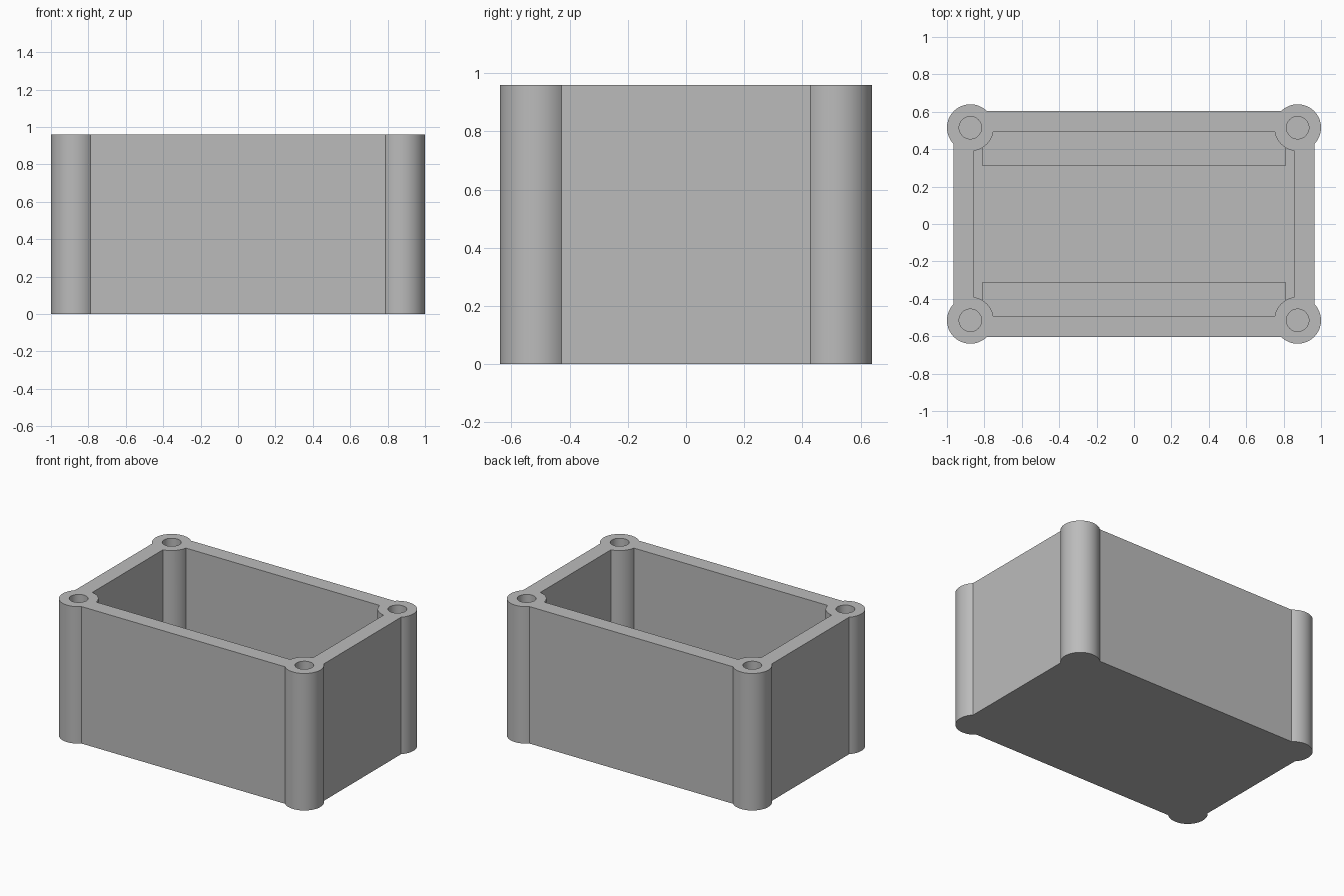
import bpy, bmesh
from math import sin, cos, radians

cube = bpy.data.objects.get("Cube")
if cube:
    bpy.data.objects.remove(cube, do_unlink=True)

HEIGHT, FLOOR = 0.96, 0.11
POST_X, POST_Y, POST_R, HOLE_R = 0.875, 0.515, 0.125, 0.06
HOLE_BOTTOM = 0.2
CORNERS = [(1, 1), (-1, 1), (-1, -1), (1, -1)]

grey = bpy.data.materials.new("plain grey")
grey.use_nodes = True
colour = (0.5, 0.5, 0.5, 1)
grey.diffuse_color = colour
grey.node_tree.nodes["Principled BSDF"].inputs["Base Color"].default_value = colour


def arc(start, end, radius, steps):
    angles = [radians(start + (end - start) * i / steps) for i in range(steps + 1)]
    return [(radius * cos(a), radius * sin(a)) for a in angles]


def outline(start, end, steps):
    """Rectangle whose corners are replaced by mirrored arcs around the posts."""
    points = []
    for sx, sy in CORNERS:
        corner = [(sx * (POST_X + x), sy * (POST_Y + y))
                  for x, y in arc(start, end, POST_R, steps)]
        points += corner if sx * sy > 0 else corner[::-1]
    return points


def prism(bm, points, bottom, top):
    face = bm.faces.new([bm.verts.new((x, y, bottom)) for x, y in points])
    result = bmesh.ops.extrude_face_region(bm, geom=[face])
    verts = [v for v in result["geom"] if isinstance(v, bmesh.types.BMVert)]
    bmesh.ops.translate(bm, verts=verts, vec=(0, 0, top - bottom))


def make_object(name, bm):
    bmesh.ops.recalc_face_normals(bm, faces=bm.faces)
    mesh = bpy.data.meshes.new(name)
    bm.to_mesh(mesh)
    bm.free()
    mesh.materials.append(grey)
    obj = bpy.data.objects.new(name, mesh)
    bpy.context.collection.objects.link(obj)
    return obj


# Solid body with round corner posts
bm = bmesh.new()
prism(bm, outline(-44, 134, 32), 0, HEIGHT)
body = make_object("box_body", bm)

# Cutter: inner cavity and blind screw holes
bm = bmesh.new()
prism(bm, outline(261, 189, 14), FLOOR, HEIGHT + 0.1)
for sx, sy in CORNERS:
    ring = [(sx * POST_X + x, sy * POST_Y + y) for x, y in arc(0, 360, HOLE_R, 40)[:-1]]
    prism(bm, ring, HOLE_BOTTOM, HEIGHT + 0.1)
cutter = make_object("cavity_cutter", bm)
cutter.hide_render = True

cut = body.modifiers.new("hollow", "BOOLEAN")
cut.operation = "DIFFERENCE"
cut.solver = "EXACT"
cut.object = cutter
bpy.ops.object.select_all(action="DESELECT")
bpy.context.view_layer.objects.active = body
body.select_set(True)
bpy.ops.object.modifier_apply(modifier=cut.name)
bpy.data.objects.remove(cutter, do_unlink=True)
bpy.ops.object.shade_smooth_by_angle(angle=radians(30))

# Low ledges on the floor along both long walls
for name, side in (("front_ledge", -1), ("back_ledge", 1)):
    bm = bmesh.new()
    prism(bm, [(x, side * y) for x, y in
               ((-0.81, 0.31), (0.81, 0.31), (0.81, 0.5), (-0.81, 0.5))],
          FLOOR - 0.01, FLOOR + 0.09)
    make_object(name, bm)
